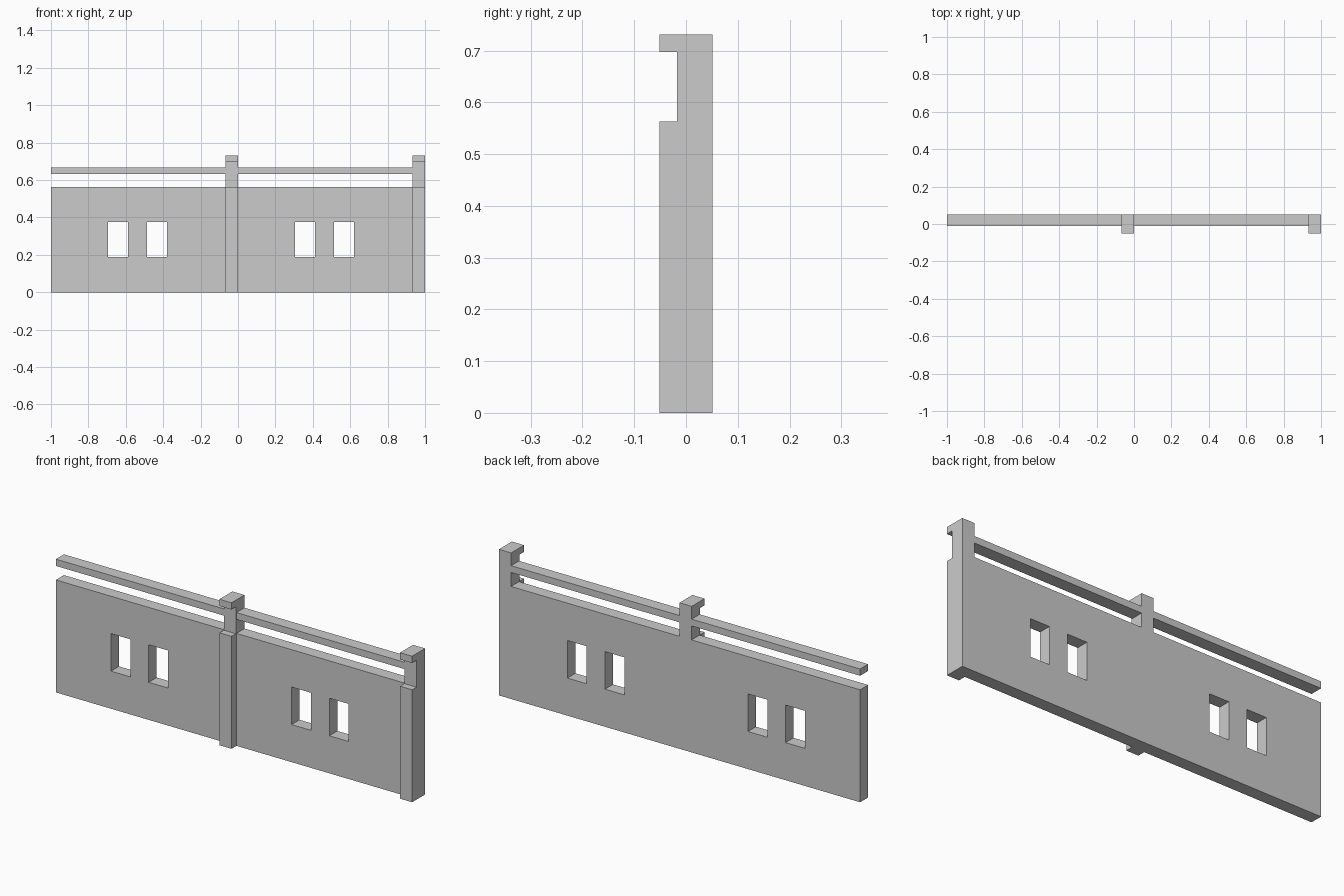
import bpy, bmesh
from mathutils import Vector

if "Cube" in bpy.data.objects:
    bpy.data.objects.remove(bpy.data.objects["Cube"])

BACK, FRONT = 0.051, -0.012      # wall depth
BAY, POST_W = 1.0, 0.067
WALL_H = 0.563


def extruded(name, faces, offset):
    """Make a solid by extruding a flat set of faces (lists of points)."""
    bm = bmesh.new()
    for pts in faces:
        bm.faces.new([bm.verts.new(p) for p in pts])
    bmesh.ops.remove_doubles(bm, verts=bm.verts, dist=1e-5)
    ext = bmesh.ops.extrude_face_region(bm, geom=bm.faces[:], use_keep_orig=True)
    moved = [g for g in ext["geom"] if isinstance(g, bmesh.types.BMVert)]
    bmesh.ops.translate(bm, verts=moved, vec=Vector(offset))
    bmesh.ops.recalc_face_normals(bm, faces=bm.faces)
    mesh = bpy.data.meshes.new(name)
    bm.to_mesh(mesh)
    bm.free()
    obj = bpy.data.objects.new(name, mesh)
    bpy.context.collection.objects.link(obj)
    return obj


def panel(name, xs, zs, holes=()):
    """Upright panel from a grid of cells, leaving out the hole cells."""
    faces = []
    for i, (x0, x1) in enumerate(zip(xs, xs[1:])):
        for j, (z0, z1) in enumerate(zip(zs, zs[1:])):
            if (i, j) not in holes:
                faces.append([(x, FRONT, z) for x, z in
                              ((x0, z0), (x1, z0), (x1, z1), (x0, z1))])
    return extruded(name, faces, (0, BACK - FRONT, 0))


# Post side profile (y, z): shaft, recessed neck, overhanging cap
post_profile = [(BACK, 0), (BACK, 0.731), (-0.051, 0.731), (-0.051, 0.697),
                (-0.017, 0.697), (-0.017, WALL_H), (-0.051, WALL_H), (-0.051, 0)]

for side, x in (("left", -1.0), ("right", 0.0)):
    end = x + BAY - POST_W
    # Wall with two window openings
    panel(f"{side}_wall", [x, x + 0.305, x + 0.413, x + 0.514, x + 0.621, end],
          [0, 0.188, 0.376, WALL_H], holes={(1, 1), (3, 1)})
    # Rail above the wall
    panel(f"{side}_rail", [x, end], [0.633, 0.667])
    # Post closing the bay
    extruded(f"{side}_post", [[(end, y, z) for y, z in post_profile]], (POST_W, 0, 0))
